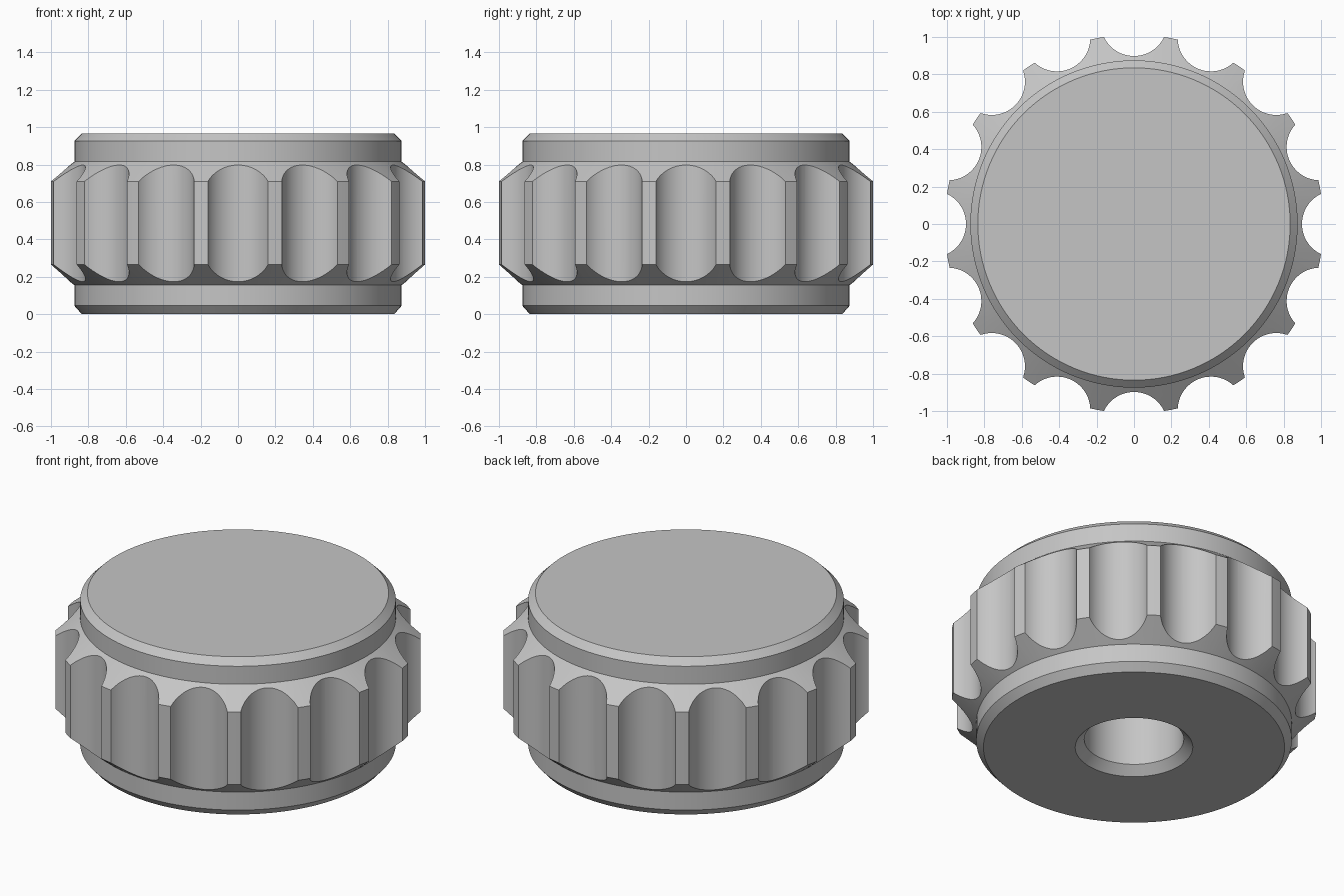
import bpy, bmesh, math
from mathutils import Matrix, Vector

cube = bpy.data.objects.get("Cube")
if cube:
    bpy.data.objects.remove(cube, do_unlink=True)

GROOVES = 16
GROOVE_RADIUS = 0.178
GROOVE_CENTRE = 1.076
SEGMENTS = 128

# Single grey material
grey = bpy.data.materials.new("plain_grey")
grey.use_nodes = True
colour = (0.56, 0.56, 0.56, 1)
grey.diffuse_color = colour
grey.node_tree.nodes["Principled BSDF"].inputs["Base Color"].default_value = colour


def make_object(name, bm):
    bmesh.ops.recalc_face_normals(bm, faces=bm.faces)
    mesh = bpy.data.meshes.new(name)
    bm.to_mesh(mesh)
    bm.free()
    obj = bpy.data.objects.new(name, mesh)
    bpy.context.collection.objects.link(obj)
    mesh.materials.append(grey)
    return obj


# Turned body: blind countersunk hole, base collar, grip band, top collar
profile = [
    (0.276, 0.60), (0.276, 0.05), (0.326, 0),
    (0.835, 0), (0.875, 0.045), (0.875, 0.155),
    (1.013, 0.265), (1.013, 0.71),
    (0.875, 0.815), (0.875, 0.925), (0.835, 0.965),
]
bm = bmesh.new()
verts = [bm.verts.new((r, 0, z)) for r, z in profile]
edges = [bm.edges.new(pair) for pair in zip(verts, verts[1:])]
bmesh.ops.spin(bm, geom=verts + edges, cent=(0, 0, 0), axis=(0, 0, 1),
               angle=math.tau, steps=SEGMENTS, use_merge=False)
bmesh.ops.remove_doubles(bm, verts=bm.verts, dist=0.0001)
rims = [e for e in bm.edges if e.is_boundary]
bmesh.ops.holes_fill(bm, edges=rims, sides=0)
knob = make_object("knob", bm)

# Ring of cylinders that carve the finger grooves
bm = bmesh.new()
for i in range(GROOVES):
    turn = Matrix.Rotation(math.tau * i / GROOVES, 4, 'Z')
    place = turn @ Matrix.Translation(Vector((GROOVE_CENTRE, 0, 0.5)))
    bmesh.ops.create_cone(bm, cap_ends=True, segments=64, radius1=GROOVE_RADIUS,
                          radius2=GROOVE_RADIUS, depth=1.2, matrix=place)
cutter = make_object("groove_cutter", bm)
cutter.hide_render = True

# Carve, then drop the cutter
boolean = knob.modifiers.new("finger_grooves", 'BOOLEAN')
boolean.operation = 'DIFFERENCE'
boolean.solver = 'EXACT'
boolean.object = cutter
bpy.ops.object.select_all(action='DESELECT')
knob.select_set(True)
bpy.context.view_layer.objects.active = knob
bpy.ops.object.modifier_apply(modifier=boolean.name)
bpy.data.objects.remove(cutter, do_unlink=True)

# Smooth curves with crisp chamfers
bpy.ops.object.shade_smooth_by_angle(angle=math.radians(25))
